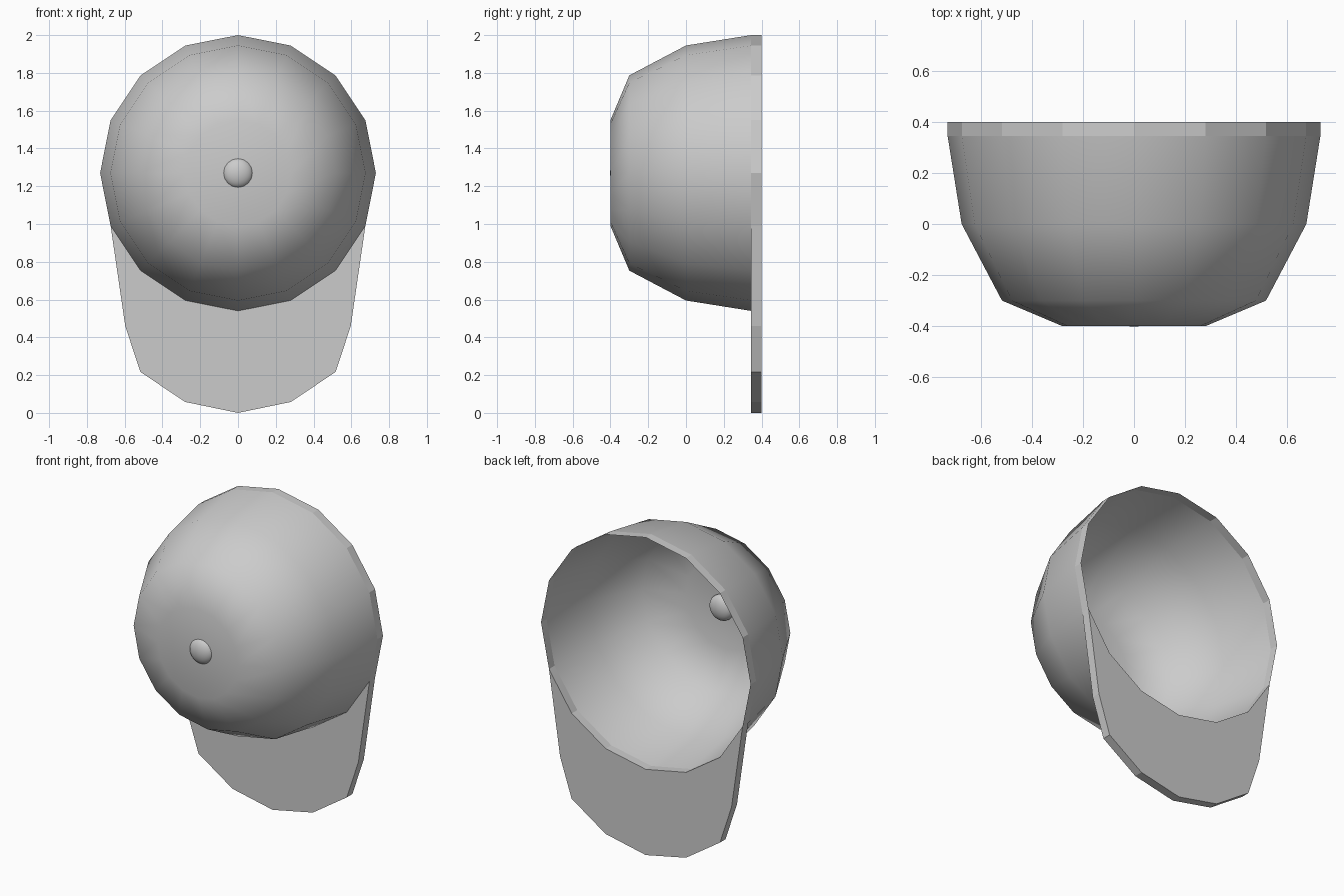
import bpy, bmesh, math

if "Cube" in bpy.data.objects:
    bpy.data.objects.remove(bpy.data.objects["Cube"])

N, CZ, R = 16, 1.27, 0.73
Y0, Y1 = 0.345, 0.40


def ring(bm, r, y):
    return [bm.verts.new((r * math.sin(2 * math.pi * i / N), y,
                          CZ + r * math.cos(2 * math.pi * i / N))) for i in range(N)]


def bridge(bm, a, b):
    for i in range(N):
        j = (i + 1) % N
        bm.faces.new((a[i], a[j], b[j], b[i]))


def finish(bm, name, smooth):
    bmesh.ops.recalc_face_normals(bm, faces=bm.faces)
    for f in bm.faces:
        f.smooth = smooth
    mesh = bpy.data.meshes.new(name)
    bm.to_mesh(mesh)
    bm.free()
    obj = bpy.data.objects.new(name, mesh)
    bpy.context.collection.objects.link(obj)
    return obj


# Crown: thin open dome with a slightly dented pole
bm = bmesh.new()
rings = [ring(bm, r, y) for r, y in ((R, Y0), (0.675, 0), (0.517, -0.30), (0.28, -0.40))]
for a, b in zip(rings, rings[1:]):
    bridge(bm, a, b)
pole = bm.verts.new((0, -0.36, CZ))
for i in range(N):
    bm.faces.new((rings[-1][i], rings[-1][(i + 1) % N], pole))
finish(bm, "crown", True)

# Rim band and flat brim, sharing the lower rim edge
bm = bmesh.new()
front, back = ring(bm, R, Y0), ring(bm, R, Y1)
bridge(bm, front, back)
half = [(0.597, 0.46), (0.517, 0.217), (0.28, 0.058)]
outline = half + [(0, 0)] + [(-x, z) for x, z in reversed(half)]
lower = range(5, 12)
out_f = [bm.verts.new((x, Y0, z)) for x, z in outline]
out_b = [bm.verts.new((x, Y1, z)) for x, z in outline]
in_f, in_b = [front[i] for i in lower], [back[i] for i in lower]
for k in range(6):
    bm.faces.new((in_f[k], in_f[k + 1], out_f[k + 1], out_f[k]))
    bm.faces.new((in_b[k + 1], in_b[k], out_b[k], out_b[k + 1]))
    bm.faces.new((out_f[k], out_f[k + 1], out_b[k + 1], out_b[k]))
for k in (0, 6):
    bm.faces.new((in_f[k], out_f[k], out_b[k], in_b[k]))
finish(bm, "rim_and_brim", False)

# Button: flattened ball set through the crown's pole
bm = bmesh.new()
bmesh.ops.create_uvsphere(bm, u_segments=32, v_segments=16, radius=0.08)
for v in bm.verts:
    x, y, z = v.co
    v.co = (x, z * 0.56 - 0.357, CZ + y)
finish(bm, "button", True)
